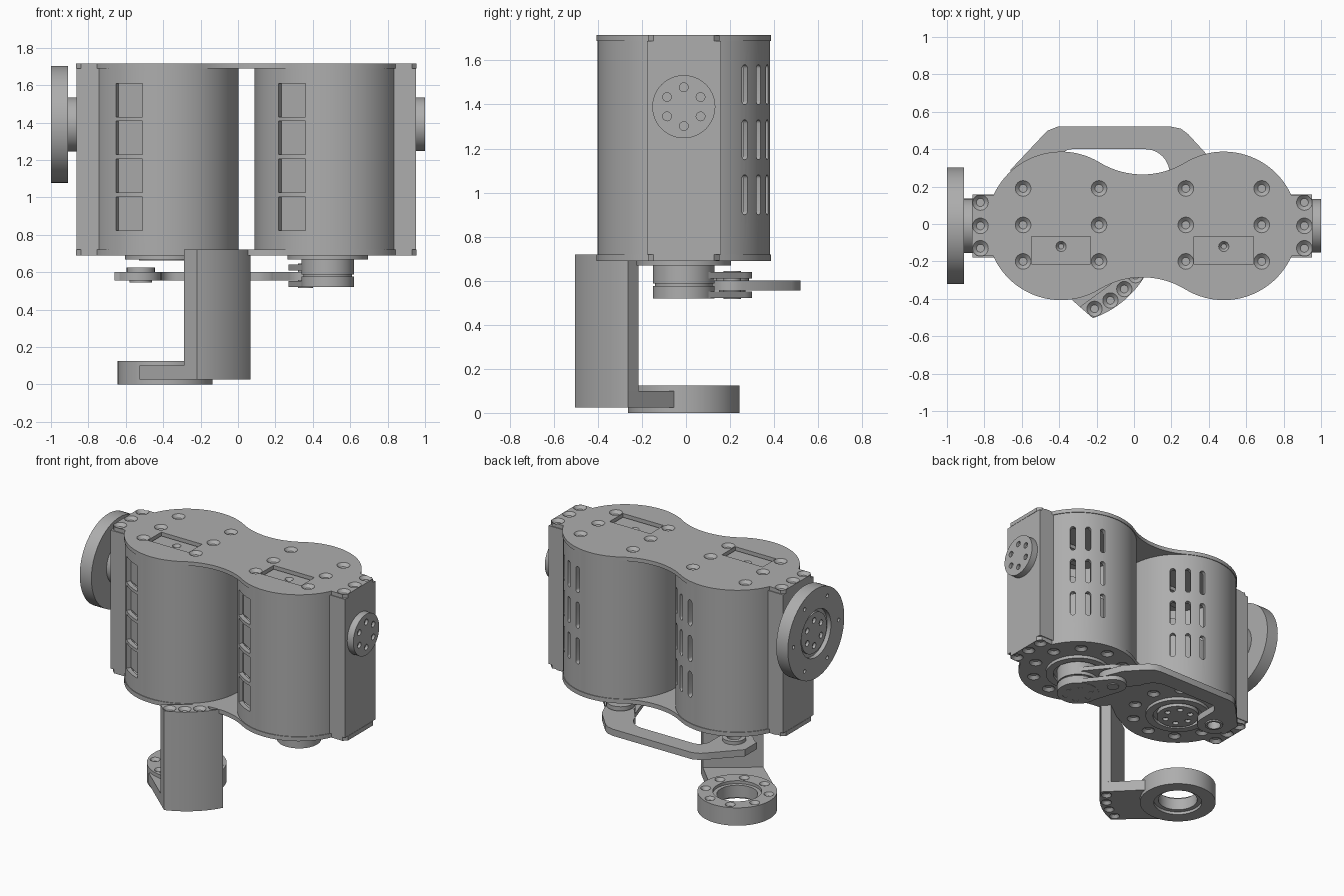
import bpy, bmesh, math
from mathutils import Matrix, Vector

if "Cube" in bpy.data.objects:
    bpy.data.objects.remove(bpy.data.objects["Cube"], do_unlink=True)

grey = bpy.data.materials.new("machined_grey")
grey.use_nodes = True
grey.diffuse_color = (0.42, 0.42, 0.42, 1)
grey.node_tree.nodes["Principled BSDF"].inputs["Base Color"].default_value = grey.diffuse_color

CY = -0.01                    # common y of all shafts
MID = 0.045                   # middle of the twin housing
LOBES = {"right": MID - 0.435, "left": MID + 0.435}
R = 0.392                     # housing radius
FLOOR, ROOF, TOP = 0.72, 1.688, 1.715
AXIS_Z = 1.39                 # height of the side flanges


def T(x, y, z=0):
    return Matrix.Translation((x, y, z))


def rot(deg, axis):
    return Matrix.Rotation(math.radians(deg), 4, axis)


def arc(cx, cy, r, a0, a1, n):
    steps = [math.radians(a0 + (a1 - a0) * i / n) for i in range(n + 1)]
    return [(cx + r * math.cos(a), cy + r * math.sin(a)) for a in steps]


def circle(r, n=24, x=0, y=0):
    return arc(x, y, r, 0, 360, n)[:-1]


def rect(hx, hy):
    return [(-hx, -hy), (hx, -hy), (hx, hy), (-hx, hy)]


def capsule(half, r):
    return arc(half, 0, r, -90, 90, 8) + arc(-half, 0, r, 90, 270, 8)


def ring(r, n, start=0):
    return [p for p in arc(0, 0, r, start, start + 360, n)[:-1]]


def prism(pts, h0, h1, m=Matrix(), taper=1):
    return (pts, h0, h1, m, taper)


def add_prism(bm, pts, h0, h1, m, taper):
    low = [bm.verts.new(m @ Vector((x, y, h0))) for x, y in pts]
    high = [bm.verts.new(m @ Vector((x * taper, y * taper, h1))) for x, y in pts]
    bm.faces.new(low)
    bm.faces.new(high)
    for i in range(len(pts)):
        j = (i + 1) % len(pts)
        bm.faces.new((low[i], low[j], high[j], high[i]))


def finish(bm, name):
    bmesh.ops.recalc_face_normals(bm, faces=bm.faces[:])
    me = bpy.data.meshes.new(name)
    bm.to_mesh(me)
    bm.free()
    ob = bpy.data.objects.new(name, me)
    bpy.context.scene.collection.objects.link(ob)
    me.materials.append(grey)
    return smooth(ob)


def smooth(ob):
    ob.data.shade_smooth()
    ob.data.set_sharp_from_angle(angle=math.radians(30))
    return ob


def solid(name, *prisms, cuts=()):
    bm = bmesh.new()
    for p in prisms:
        add_prism(bm, *p)
    return cut(finish(bm, name), cuts)


def lathe(name, profile, m, cuts=(), closed=False, steps=72):
    bm = bmesh.new()
    vs = [bm.verts.new((r, 0, h)) for r, h in profile]
    es = [bm.edges.new(p) for p in zip(vs, vs[1:] + vs[:1] if closed else vs[1:])]
    bmesh.ops.spin(bm, geom=vs + es, cent=(0, 0, 0), axis=(0, 0, 1),
                   angle=math.tau, steps=steps, use_duplicate=False)
    bmesh.ops.remove_doubles(bm, verts=bm.verts[:], dist=1e-4)
    bmesh.ops.transform(bm, matrix=m, verts=bm.verts[:])
    return cut(finish(bm, name), cuts)


def cut(ob, cuts):
    if not cuts:
        return ob
    bm = bmesh.new()
    for c in cuts:
        add_prism(bm, *c)
    tool = finish(bm, "cutter")
    tool.hide_render = True
    mod = ob.modifiers.new("cut", 'BOOLEAN')
    mod.operation, mod.solver, mod.object = 'DIFFERENCE', 'EXACT', tool
    dg = bpy.context.evaluated_depsgraph_get()
    me = bpy.data.meshes.new_from_object(ob.evaluated_get(dg))
    ob.modifiers.clear()
    ob.data = me
    bpy.data.objects.remove(tool, do_unlink=True)
    return smooth(ob)


def sink(x, y, z, r=0.043, depth=0.02, up=1):
    return prism(circle(r), 0.001 * up, -depth * up, T(x, y, z), 0.5)


# Twin-lobed plate outline: one quarter, mirrored twice
quarter = arc(0, 0.715, 0.44, 270, 238.7, 8) + arc(-0.435, 0, 0.397, 58.7, 156, 24)[1:]
quarter += [(-0.825, 0.162), (-0.885, 0.162), (-0.91, 0.137)]
half = quarter + [(x, -y) for x, y in reversed(quarter)]
outline = half + [(-x, y) for x, y in reversed(half[1:-1])]
plate_m = T(MID, CY)
ends = [(MID + s * 0.866, CY + y) for s in (-1, 1) for y in (-0.12, 0, 0.125)]
spots = [(cx + s * 0.203, CY + y) for cx in LOBES.values() for s in (-1, 1) for y in (-0.19, 0.005, 0.2)]

# Top plate with countersinks and access windows
windows = [prism(rect(0.158, 0.074), ROOF - 0.01, TOP + 0.01, T(cx, -0.14)) for cx in LOBES.values()]
solid("top_plate", prism(outline, ROOF, TOP, plate_m),
      cuts=[sink(x, y, TOP) for x, y in ends + spots] + windows)

# Bottom plate with a circle of countersinks below each housing
under = [(cx + x, CY + y) for cx in LOBES.values() for x, y in ring(0.305, 10, 18)]
solid("bottom_plate", prism(outline, 0.69, FLOOR, plate_m),
      cuts=[sink(x, y, 0.69, up=-1) for x, y in ends + under])

for side, cx in LOBES.items():
    s = 1 if side == "left" else -1

    def radial(deg, z):
        return T(cx, CY, z) @ rot(deg, 'Z') @ rot(90, 'Y')

    # Housing tube: vent slots at the back, connector openings at the front
    rows = (1.52, 1.318, 1.115, 0.913)
    cuts = [prism(capsule(0.073, 0.018), 0.3, 0.45, radial(a, z))
            for a in (45, 60, 75) for z in (1.49, 1.24, 0.99)]
    cuts += [prism(rect(0.09, 0.083), 0.3, 0.45, radial(240, z)) for z in rows]
    lathe(side + "_housing", [(R, FLOOR), (R, ROOF), (R - 0.03, ROOF), (R - 0.03, FLOOR)],
          T(cx, CY), cuts, closed=True, steps=96)

    # Connector plates behind the front openings
    for i, z in enumerate(rows):
        m = radial(240, z)
        solid(f"{side}_connector_{i + 1}", prism(rect(0.092, 0.085), 0.335, 0.35, m),
              prism(rect(0.03, 0.03), 0.28, 0.345, m @ T(0.03, -0.01)),
              *[prism(circle(0.009, 12), 0.349, 0.357, m @ T(x, y))
                for x in (-0.077, 0.077) for y in (-0.068, 0.068)],
              cuts=[prism(capsule(0.03, 0.042), 0.32, 0.36, m)])

    # Motor core, window panel and end block
    lathe(side + "_motor", [(0, FLOOR), (0.24, FLOOR), (0.24, 1.15), (0, 1.15)], T(cx, CY))
    solid(side + "_window_panel", prism(rect(0.17, 0.085), 1.655, 1.682, T(cx, -0.14)),
          cuts=[sink(cx, -0.12, 1.682, 0.028)])
    solid(side + "_end_block", prism(rect(0.07, 0.168), FLOOR, ROOF, T(MID + s * 0.838, CY)))

    # Bearing ring under the housing
    lathe(side + "_bearing_ring", [(0.215, 0.692), (0.215, 0.668), (0.165, 0.668), (0.165, 0.692)],
          T(cx, CY), closed=True)

bolt_circle = ring(0.088, 6)


def bolts(m, h, r=0.02, pts=bolt_circle, depth=0.02):
    return [prism(circle(r, 16), h - depth, h + 0.01, m @ T(x, y)) for x, y in pts]


# Side flanges: large on the right, small on the left
big = T(-0.91, CY, AXIS_Z) @ rot(-90, 'Y')
lathe("large_flange", [(0, -0.05), (0.145, -0.05), (0.145, 0), (0.312, 0), (0.312, 0.09), (0.165, 0.09),
                       (0.165, 0.06), (0.14, 0.06), (0.14, 0.075), (0, 0.075)], big,
      bolts(big, 0.075) + bolts(big, 0.09, 0.013, ring(0.25, 6, 30)))
small = T(0.95, CY, AXIS_Z) @ rot(90, 'Y')
lathe("small_flange", [(0, 0), (0.143, 0), (0.143, 0.05), (0, 0.05)], small, bolts(small, 0.05))

# Output hub below the right housing
hub = T(LOBES["right"], CY, 0.692) @ rot(180, 'X')
lathe("output_hub", [(0, 0), (0.14, 0), (0.14, 0.03), (0, 0.03)], hub, bolts(hub, 0.03))

# Crank below the left housing: grooved shaft and two clevis plates
CX = LOBES["left"]
shaft = T(CX, CY, 0.692) @ rot(180, 'X')
lathe("crank_shaft", [(0, 0), (0.14, 0), (0.14, 0.105), (0.13, 0.105), (0.13, 0.115), (0.14, 0.115),
                      (0.14, 0.172), (0, 0.172)], shaft, bolts(shaft, 0.172))
pivot = Vector((0.36, 0.21))
d = pivot - Vector((CX, CY))
a = math.degrees(math.atan2(d.y, d.x))
lobe_shape = arc(d.x, d.y, 0.09, a - 80, a + 80, 16) + arc(0, 0, 0.136, a + 80, a + 280, 24)
solid("crank_clevis", *[prism(lobe_shape, z, z + 0.03, T(CX, CY)) for z in (0.522, 0.61)])
solid("clevis_pin", prism(circle(0.04), 0.516, 0.645, T(*pivot)))

# Cranked connecting link
link = [(-0.66, 0.16), (-0.66, 0.29), (-0.5, 0.46), (-0.46, 0.5), (-0.41, 0.52), (0.2, 0.52),
        (0.25, 0.51), (0.29, 0.48), (0.4, 0.36)]
link += arc(0.36, 0.21, 0.095, 30, -170, 14)
link += arc(0.06, 0.27, 0.13, 10, 90, 10) + arc(-0.33, 0.32, 0.08, 90, 180, 8)
link += arc(-0.53, 0.21, 0.12, 0, -150, 12)
solid("connecting_link", prism(link, 0.555, 0.602), cuts=[prism(circle(0.05), 0.5, 0.7, T(-0.52, 0.21))])
lathe("link_bushing", [(0.075, 0.59), (0.075, 0.625), (0.045, 0.625), (0.045, 0.545), (0.06, 0.545), (0.06, 0.59)],
      T(-0.52, 0.21), closed=True, steps=32)

# Hanging bracket: curved arm, foot and bearing ring, around the right housing axis
bm_ = T(LOBES["right"], CY)
outer = arc(0, 0, 0.522, -71, -29, 20)
arm_holes = [(LOBES["right"] + 0.478 * math.cos(math.radians(t)), CY + 0.478 * math.sin(math.radians(t)))
             for t in (-68, -56.5, -45, -33.5)]
solid("bracket_arm", prism(outer + [(0.41, -0.205), (0.1, -0.433)], 0.1, FLOOR, bm_),
      cuts=[sink(x, y, FLOOR, 0.042) for x, y in arm_holes])
foot = outer + [(0.25, -0.045)] + arc(0, 0, 0.2, -15, -115, 12) + [(-0.137, -0.225)]
solid("bracket_foot", prism(foot, 0.025, 0.1, bm_),
      cuts=[sink(x, y, 0.025, 0.035, up=-1) for x, y in arm_holes])
lathe("bracket_ring", [(0.253, 0), (0.253, 0.125), (0.155, 0.125), (0.155, 0.105), (0.13, 0.105),
                       (0.13, 0.02), (0.16, 0.02), (0.16, 0)], bm_,
      [sink(LOBES["right"] + x, CY + y, 0.125, 0.033) for x, y in ring(0.205, 8, 22.5)], closed=True)
